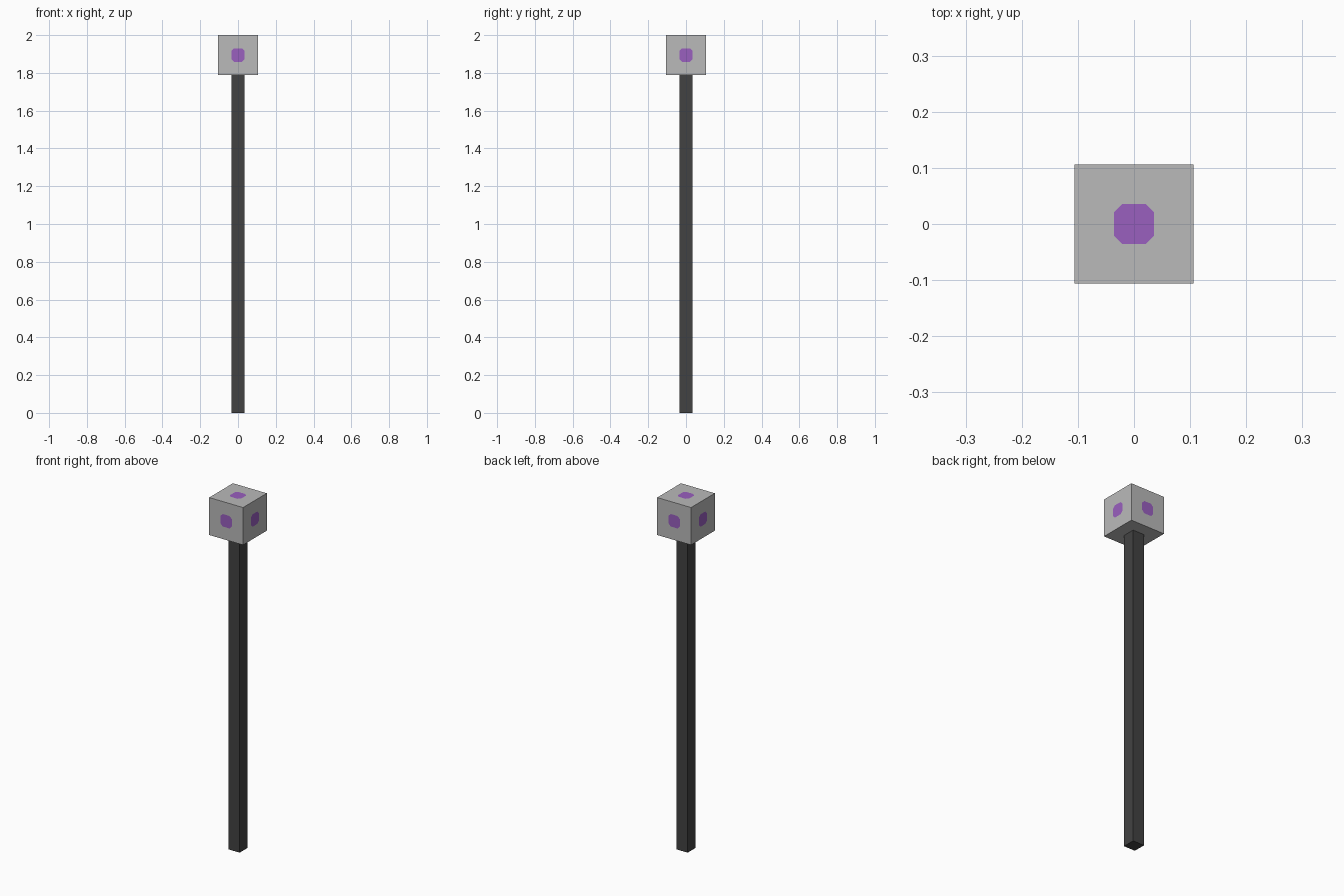
import bpy, bmesh
from mathutils import Matrix

cube = bpy.data.objects.get("Cube")
if cube:
    bpy.data.objects.remove(cube, do_unlink=True)

HEAD = 0.212           # side of the cube head
POLE = HEAD / 3        # side of the square pole
HEIGHT = 2.0


def material(name, rgb):
    mat = bpy.data.materials.new(name)
    mat.use_nodes = True
    color = (*rgb, 1.0)
    mat.diffuse_color = color
    mat.node_tree.nodes["Principled BSDF"].inputs["Base Color"].default_value = color
    return mat


def box(width, bottom, top):
    bm = bmesh.new()
    shape = Matrix.Translation((0, 0, (bottom + top) / 2)) @ Matrix.Diagonal(
        (width, width, top - bottom, 1))
    bmesh.ops.create_cube(bm, size=1, matrix=shape)
    return bm


def finish(name, bm, mats):
    mesh = bpy.data.meshes.new(name)
    bm.normal_update()
    bm.to_mesh(mesh)
    bm.free()
    for mat in mats:
        mesh.materials.append(mat)
    obj = bpy.data.objects.new(name, mesh)
    bpy.context.collection.objects.link(obj)
    return obj


light_grey = material("light grey", (0.49, 0.49, 0.49))
charcoal = material("charcoal", (0.055, 0.055, 0.055))
purple = material("purple", (0.32, 0.115, 0.52))

# Square pole
finish("pole", box(POLE, 0, HEIGHT - HEAD), [charcoal])

# Cube head with an inset eight-sided spot on the top and each side
head = box(HEAD, HEIGHT - HEAD, HEIGHT)
head.normal_update()
spots = [f for f in head.faces if f.normal.z > -0.5]
bmesh.ops.inset_individual(head, faces=spots, thickness=(HEAD - POLE) / 2,
                           use_even_offset=True)
corners = list({v for f in spots for v in f.verts})
bmesh.ops.bevel(head, geom=corners, offset=0.014, offset_type='OFFSET',
                segments=1, profile=0.5, affect='VERTICES')
for face in head.faces:
    face.material_index = 1 if len(face.verts) == 8 else 0
finish("head", head, [light_grey, purple])
